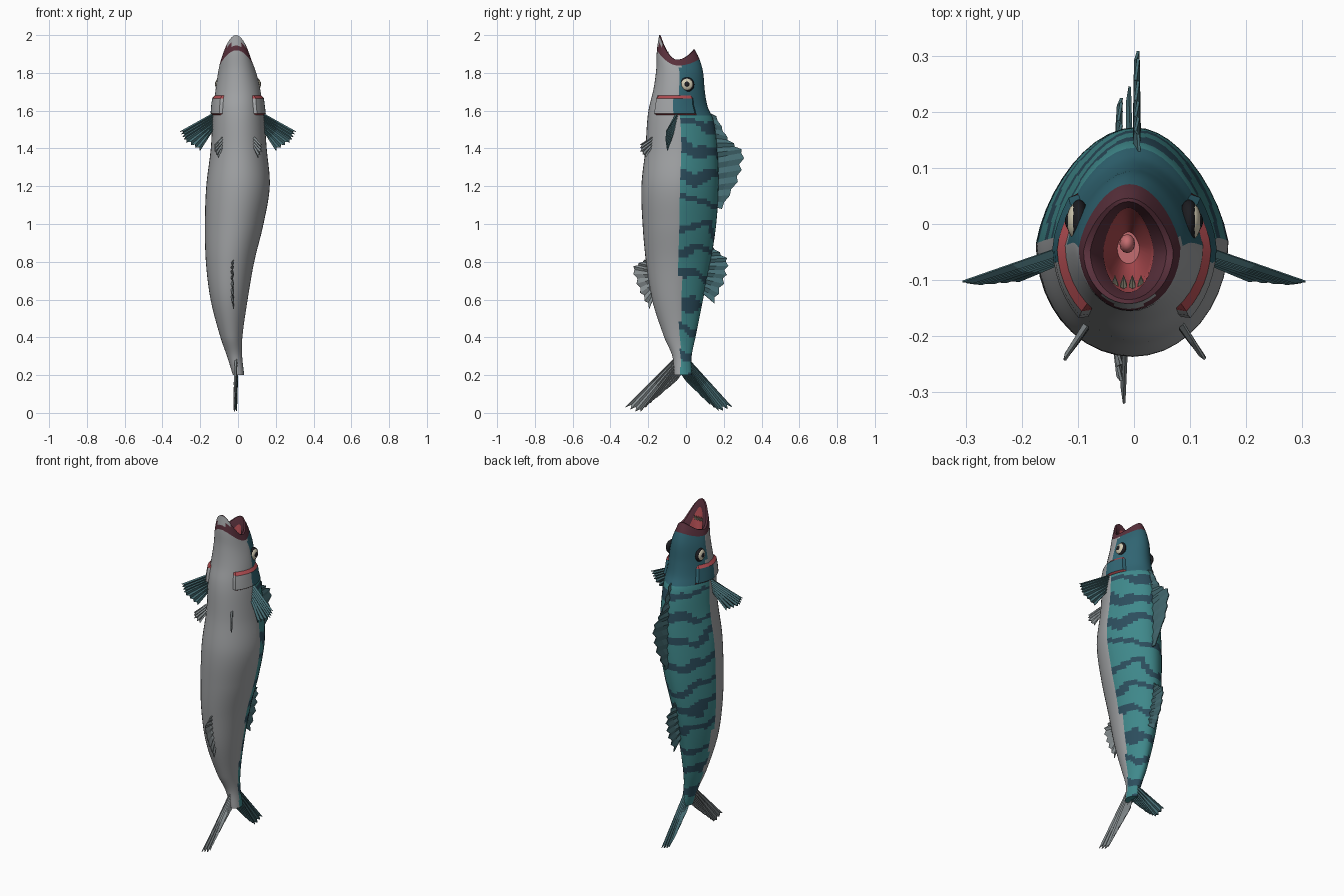
import bpy, bmesh, math
from mathutils import Vector, noise

if "Cube" in bpy.data.objects:
    bpy.data.objects.remove(bpy.data.objects["Cube"])

def mat(name, r, g, b):
    m = bpy.data.materials.new(name)
    m.diffuse_color = (r, g, b, 1)
    m.use_nodes = True
    m.node_tree.nodes["Principled BSDF"].inputs["Base Color"].default_value = m.diffuse_color
    return m

BELLY = mat("belly_grey", .36, .37, .38)
TEAL = mat("back_teal", .05, .25, .26)
STRIPE = mat("stripe_navy", .025, .075, .11)
HEAD = mat("head_blue", .03, .13, .17)
LIP = mat("lip_maroon", .10, .03, .045)
RED = mat("mouth_red", .42, .07, .08)
PINK = mat("throat_pink", .55, .15, .16)
FIN = mat("fin_teal", .06, .15, .17)
PALE = mat("fin_grey", .24, .27, .28)
CREAM = mat("cream", .65, .6, .45)
BLACK = mat("black", .012, .012, .015)

def make(name, verts, faces, mats, idx=None, smooth=40):
    me = bpy.data.meshes.new(name)
    me.from_pydata(verts, [], faces)
    for m in mats:
        me.materials.append(m)
    if idx:
        me.polygons.foreach_set("material_index", idx)
    bm = bmesh.new()
    bm.from_mesh(me)
    bmesh.ops.recalc_face_normals(bm, faces=bm.faces)
    bm.to_mesh(me)
    bm.free()
    ob = bpy.data.objects.new(name, me)
    bpy.context.collection.objects.link(ob)
    if smooth:
        bpy.ops.object.select_all(action='DESELECT')
        ob.select_set(True)
        bpy.context.view_layer.objects.active = ob
        bpy.ops.object.shade_smooth_by_angle(angle=math.radians(smooth))
    return ob

# Body stations: z, centre x, half width, belly y, back y
ST = [(.20, .003, .030, -.062, .030), (.30, -.018, .040, -.072, .030),
      (.40, -.035, .058, -.115, .050), (.60, -.047, .098, -.180, .090),
      (.80, -.042, .128, -.212, .130), (1.0, -.020, .155, -.230, .160),
      (1.2, .000, .168, -.236, .172), (1.4, .004, .148, -.215, .165),
      (1.55, .002, .138, -.205, .145), (1.62, 0, .130, -.195, .115),
      (1.70, 0, .120, -.175, .100), (1.80, -.004, .103, -.157, .090),
      (1.86, -.008, .090, -.154, .070), (1.90, -.010, .080, -.142, .046)]

def station(z):
    k = 0
    while k < len(ST) - 2 and z > ST[k + 1][0]:
        k += 1
    p, q = ST[k], ST[k + 1]
    o, r = ST[max(k - 1, 0)], ST[min(k + 2, len(ST) - 1)]
    h = q[0] - p[0]
    t = (z - p[0]) / h
    out = []
    for c in range(1, 5):
        m0 = (q[c] - o[c]) / (q[0] - o[0]) * h
        m1 = (r[c] - p[c]) / (r[0] - p[0]) * h
        out.append((2*t**3 - 3*t*t + 1)*p[c] + (t**3 - 2*t*t + t)*m0
                   + (3*t*t - 2*t**3)*q[c] + (t**3 - t*t)*m1)
    return out

def surf(z, a, grow=1.0):
    cx, hw, yf, yb = station(z)
    s = math.sin(a)
    x = cx + hw * grow * math.cos(a) * (1 - .22 * max(s, 0))
    y = (yf + yb) / 2 + (yb - yf) / 2 * grow * s
    rim = 1.87 + (.13 if s < 0 else .055) * s * s       # gaping jaw line
    b = max(0, (z - 1.7) / .2) ** 2
    return Vector((x, y, z + b * (rim - 1.9)))

# Body with open mouth, coloured by face
SEG, RINGS = 40, 120
angs = [2 * math.pi * i / SEG for i in range(SEG)]
verts, faces, idx = [], [], []
for j in range(RINGS + 1):
    verts += [surf(.2 + 1.7 * j / RINGS, a) for a in angs]
mc = Vector((-.01, -.04, 0))
for sx, sy, dz, flat in ((.85, .93, 0, 0), (.56, .80, .045, 0), (.5, .7, .0, 1.8), (.25, .3, 0, 1.72)):
    for a in angs:
        p = surf(1.9, a)
        verts.append(Vector((mc.x + (p.x - mc.x) * sx, mc.y + (p.y - mc.y) * sy,
                             flat if flat else p.z - dz)))
last = RINGS + 4
for j in range(last):
    for i in range(SEG):
        k = (i + 1) % SEG
        f = (j*SEG + i, j*SEG + k, (j+1)*SEG + k, (j+1)*SEG + i)
        faces.append(f)
        c = sum((verts[v] for v in f), Vector()) / 4
        n = noise.noise(c * 9)
        if j >= RINGS:
            m = 4 if j < RINGS + 2 else 5
        elif j > RINGS - 4 and c.z < 1.95:
            m = 4
        elif c.y < -.03 + .012 * n:
            m = 0
        elif c.z > 1.58:
            m = 3
        else:
            w = math.sin(c.z * 46 + c.y * 9 + 3.2 * n)
            m = 2 if w > .5 else 1
        idx.append(m)
faces += [tuple(range(SEG)), tuple(range(last*SEG, last*SEG + SEG))]
idx += [1, 6]
make("body", verts, faces, [BELLY, TEAL, STRIPE, HEAD, LIP, RED, PINK], idx)

# Gill covers: raised plates with a red opening along the upper edge
for side, name in ((0, "gill_cover_right"), (1, "gill_cover_left")):
    verts, faces, idx = [], [], []
    rows = ((1.685, .97), (1.665, 1.10), (1.63, 1.10), (1.585, 1.09), (1.575, .97))
    N = 12
    for z, g in rows:
        for i in range(N + 1):
            a = -.95 + 1.55 * i / N
            gg = .96 if i in (0, N) else g
            verts.append(surf(z, math.pi - a if side else a, gg))
    for j in range(len(rows) - 1):
        for i in range(N):
            k = j * (N + 1) + i
            faces.append((k, k + 1, k + N + 2, k + N + 1))
            idx.append(1 if j in (0, 3) else (0 if i < 6 else 2))
    make(name, verts, faces, [BELLY, RED, HEAD], idx, 30)

def ball(name, loc, scale, m, seg=20):
    bpy.ops.mesh.primitive_uv_sphere_add(segments=seg, ring_count=seg // 2, location=loc)
    ob = bpy.context.object
    ob.name = name
    ob.scale = scale
    ob.data.materials.append(m)
    bpy.ops.object.shade_smooth()

# Eyes
for s, side in ((1, "right"), (-1, "left")):
    ball("eye_socket_" + side, (s*.098, .005, 1.738), (.018, .039, .039), BLACK)
    ball("eye_iris_" + side, (s*.104, .005, 1.739), (.016, .032, .032), CREAM)
    ball("eye_pupil_" + side, (s*.112, .005, 1.740), (.011, .017, .017), BLACK)
ball("throat", (-.012, -.035, 1.735), (.014, .017, .02), PINK, 12)

# Lower teeth
for i in range(4):
    bpy.ops.mesh.primitive_cone_add(vertices=6, radius1=.007, radius2=0, depth=.04,
        location=(-.034 + .0155 * i, -.1, 1.90), rotation=(-.5, 0, 0))
    bpy.context.object.name = "tooth"
    bpy.context.object.data.materials.append(CREAM)

def along(pts, t):
    u = t * (len(pts) - 1)
    k = min(int(u), len(pts) - 2)
    return Vector(pts[k]).lerp(Vector(pts[k + 1]), u - k)

# Fins: pleated fans with saw-tooth tips, spread between a base line and a tip line
def fin(name, base, tips, rays, m, normal=(1, 0, 0), pleat=.005, notch=.86):
    n, verts, faces = Vector(normal).normalized(), [], []
    for i in range(2 * rays + 1):
        t = i / (2 * rays)
        b, e = along(base, t), along(tips, t)
        odd = i % 2
        for f in (0, .5, 1):
            verts.append(b.lerp(e, f * (notch if odd else 1)) + n * (-pleat if odd else pleat) * (1 - .5 * f))
    for i in range(2 * rays):
        for r in (0, 1):
            k = 3 * i + r
            faces.append((k, k + 3, k + 4, k + 1))
    ob = make(name, verts, faces, [m], None, 0)
    mod = ob.modifiers.new("thickness", 'SOLIDIFY')
    mod.thickness = .005
    mod.offset = 0

def flat(x, *yz):
    return [(x, y, z) for y, z in yz]

fin("front_dorsal_fin", flat(.005, (.12, 1.59), (.15, 1.35), (.15, 1.09)),
    flat(.005, (.16, 1.57), (.225, 1.45), (.315, 1.38), (.285, 1.24), (.19, 1.08)), 9, FIN)
fin("rear_dorsal_fin", flat(-.03, (.11, .88), (.08, .64)),
    flat(-.025, (.14, .88), (.23, .81), (.21, .70), (.15, .58)), 7, FIN)
fin("anal_fin", flat(-.035, (-.19, .80), (-.16, .64)),
    flat(-.025, (-.22, .81), (-.29, .77), (-.25, .65), (-.195, .55)), 7, PALE)
fin("tail_upper_lobe", flat(-.005, (.0, .30), (-.02, .20)),
    flat(-.01, (.245, .03), (.18, .005), (.12, .05), (.0, .17)), 8, FIN, notch=.93)
fin("tail_lower_lobe", flat(-.01, (-.05, .30), (-.03, .20)),
    flat(-.02, (-.32, .03), (-.25, 0), (-.18, .06), (-.05, .17)), 8, PALE, notch=.93)
for s, side in ((1, "right"), (-1, "left")):
    fin("pectoral_fin_" + side,
        [(s*.125, -.045, 1.59), (s*.130, -.065, 1.50)],
        [(s*.305, -.105, 1.49), (s*.285, -.108, 1.44), (s*.20, -.10, 1.39)],
        7, FIN, (s*.3, 1, -.25), .006, .92)
    fin("pelvic_fin_" + side,
        [(s*.085, -.18, 1.46), (s*.085, -.185, 1.40)],
        [(s*.125, -.242, 1.42), (s*.125, -.24, 1.385), (s*.105, -.215, 1.35)],
        4, PALE, (1, s*.7, 0), .004)
